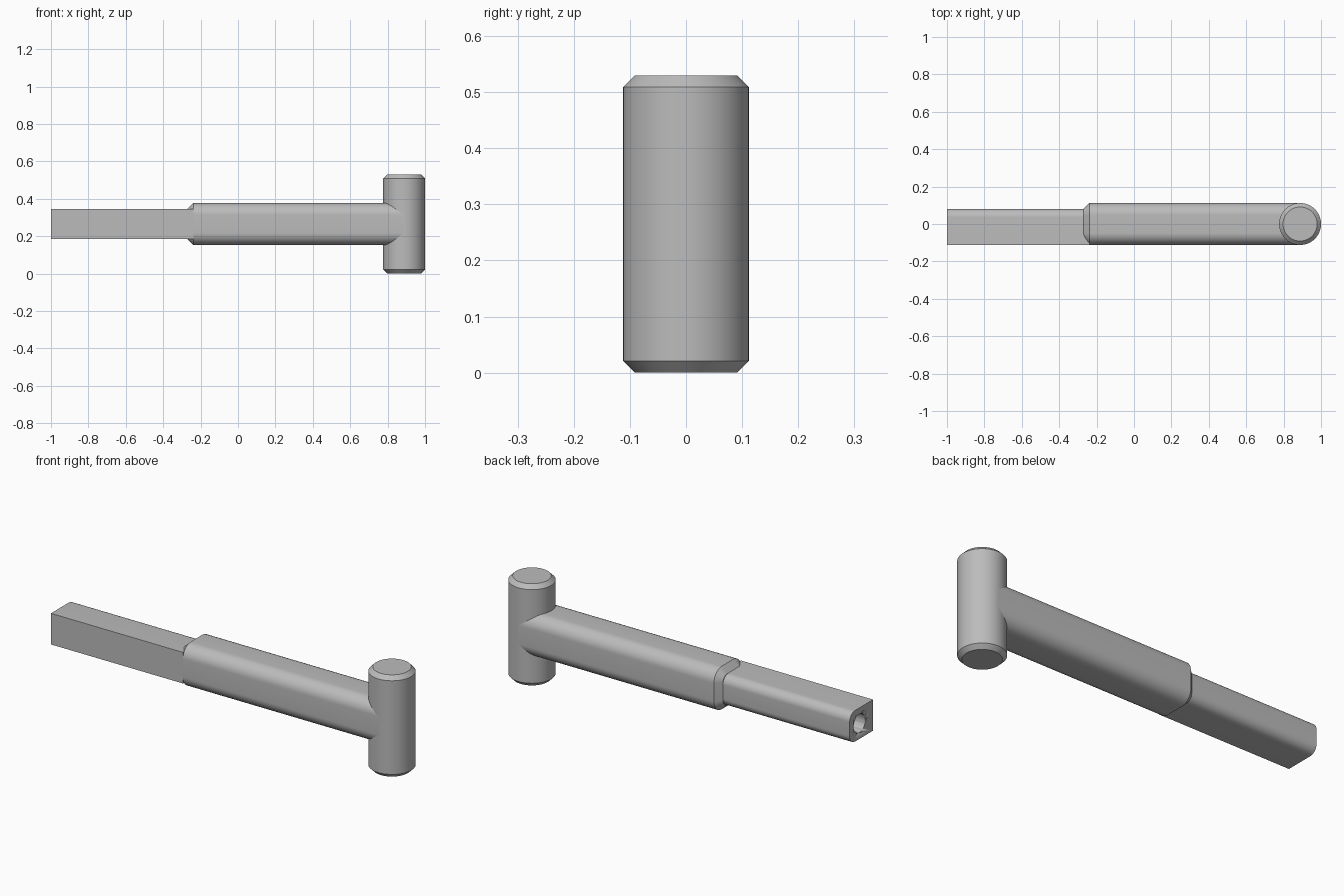
import bpy
import bmesh
import math

cube = bpy.data.objects.get("Cube")
if cube:
    bpy.data.objects.remove(cube, do_unlink=True)

RADIUS = 0.112      # head radius and half width of the sleeve
AXIS_Z = 0.265      # height of the handle axis
HEAD_X = 1 - RADIUS
STEP_X = -0.27      # where the slim bar leaves the sleeve

steel = bpy.data.materials.new("grey_steel")
steel.use_nodes = True
steel.diffuse_color = (0.5, 0.5, 0.5, 1)
steel.node_tree.nodes["Principled BSDF"].inputs["Base Color"].default_value = (0.5, 0.5, 0.5, 1)


def rounded_section(y0, y1, half_z, front_r, back_r, steps=12):
    """Rounded rectangle in the y-z plane; a zero radius gives a sharp corner."""
    points = []
    corners = [(1, 1), (-1, 1), (-1, -1), (1, -1)]
    for i, (sy, sz) in enumerate(corners):
        r = back_r if sy > 0 else front_r
        cy = y1 - r if sy > 0 else y0 + r
        cz = sz * (half_z - r)
        count = steps if r > 0 else 0
        for k in range(count + 1):
            a = math.pi / 2 * (i + k / max(count, 1))
            points.append((cy + r * math.cos(a), AXIS_Z + cz + r * math.sin(a)))
    return points


def circle_section(radius, count=64):
    turn = 2 * math.pi / count
    return [(radius * math.cos(i * turn), AXIS_Z + radius * math.sin(i * turn))
            for i in range(count)]


def loft(name, rings):
    """Skin closed rings of 3D points and cap both ends."""
    bm = bmesh.new()
    loops = [[bm.verts.new(p) for p in ring] for ring in rings]
    for a, b in zip(loops, loops[1:]):
        for i in range(len(a)):
            j = (i + 1) % len(a)
            bm.faces.new((a[i], a[j], b[j], b[i]))
    bm.faces.new(loops[0])
    bm.faces.new(loops[-1])
    bmesh.ops.recalc_face_normals(bm, faces=bm.faces)
    mesh = bpy.data.meshes.new(name)
    bm.to_mesh(mesh)
    bm.free()
    mesh.materials.append(steel)
    obj = bpy.data.objects.new(name, mesh)
    bpy.context.collection.objects.link(obj)
    bpy.ops.object.select_all(action="DESELECT")
    obj.select_set(True)
    bpy.context.view_layer.objects.active = obj
    bpy.ops.object.shade_smooth_by_angle(angle=math.radians(30))
    return obj


def along_x(x, section):
    return [(x, y, z) for y, z in section]


# Upright head with chamfered ends
def head_ring(z, r, count=96):
    turn = 2 * math.pi / count
    return [(HEAD_X + r * math.cos(i * turn), r * math.sin(i * turn), z)
            for i in range(count)]


bevel = 0.021
height = 2 * AXIS_Z
loft("head", [head_ring(0, RADIUS - bevel), head_ring(bevel, RADIUS),
              head_ring(height - bevel, RADIUS), head_ring(height, RADIUS - bevel)])

# Sleeve with a chamfer where the slim bar comes out
inset = 0.031
small = RADIUS - inset
full = rounded_section(-RADIUS, RADIUS, RADIUS, 0.065, 0.065)
narrow = rounded_section(-small, small, small, 0.065 - inset, 0.065 - inset)
loft("sleeve", [along_x(STEP_X, narrow), along_x(STEP_X + inset, full),
                along_x(HEAD_X, full)])

# Slim bar, flush at the front, sharp front edges and rounded back edges
bar_section = rounded_section(-RADIUS, small, small, 0, 0.045)
bar = loft("slim_bar", [along_x(-1, bar_section), along_x(STEP_X + inset, bar_section)])

# Round bore in the end of the bar
bore = circle_section(0.048)
cutter = loft("bore_cutter", [along_x(-1.1, bore), along_x(-0.4, bore)])
cutter.hide_render = True
cutter.hide_set(True)
cut = bar.modifiers.new("bore", "BOOLEAN")
cut.operation = "DIFFERENCE"
cut.solver = "EXACT"
cut.object = cutter
